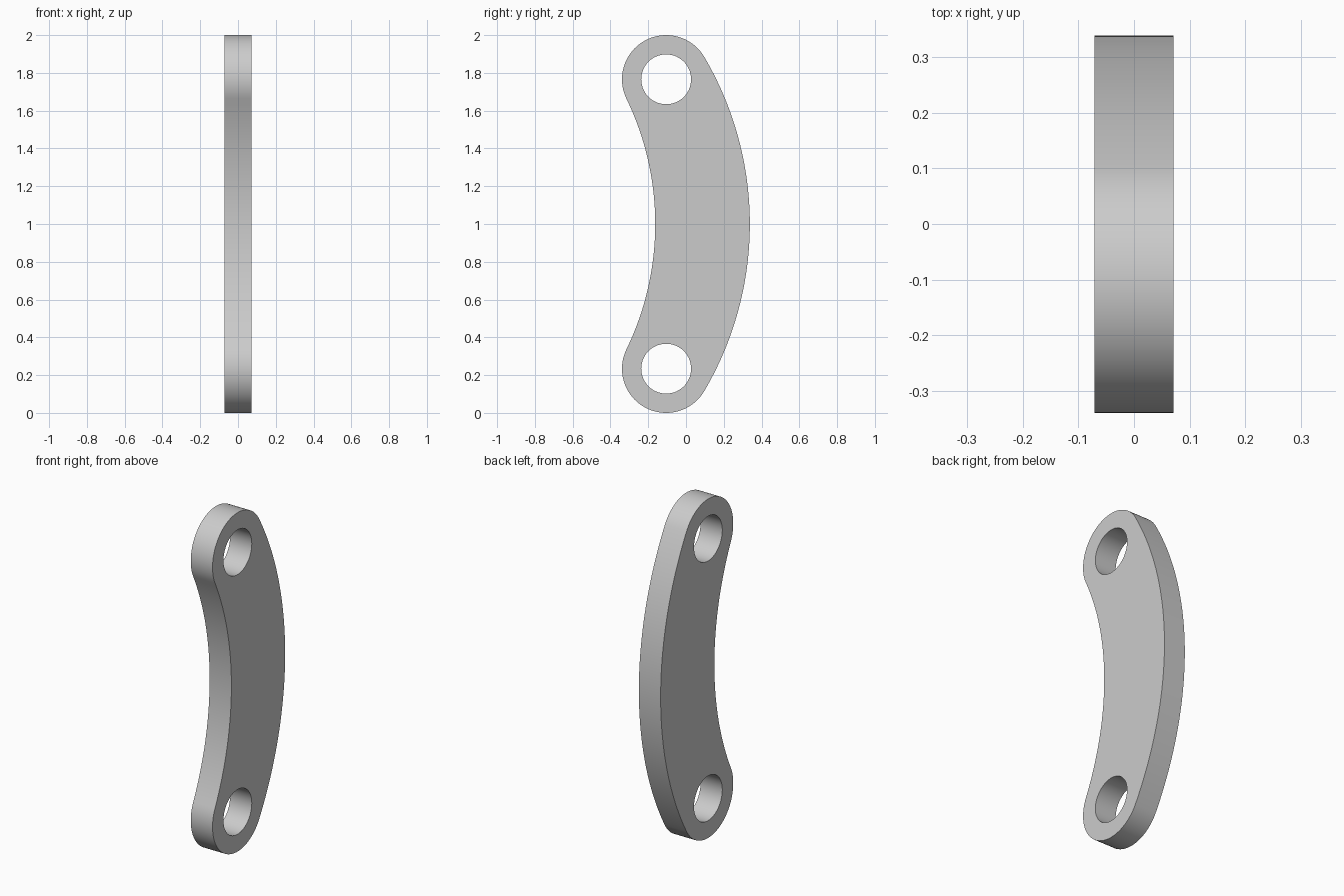
import bpy
import bmesh
from math import atan2, cos, hypot, pi, sin, tau

cube = bpy.data.objects.get("Cube")
if cube:
    bpy.data.objects.remove(cube, do_unlink=True)

HALF_THICK = 0.071
EYE_Y, EYE_R, HOLE_R = -0.105, 0.234, 0.132
EYE_LOW, EYE_HIGH = EYE_R, 2 - EYE_R
BACK_Y, FRONT_Y = 0.338, -0.163     # outer and inner edge at mid height
RISE = EYE_HIGH - 1


def arc(cy, cz, r, start, end, steps):
    """Points along an arc in the y-z plane, end point left out."""
    angles = [start + (end - start) * i / steps for i in range(steps)]
    return [(cy + r * cos(a), cz + r * sin(a)) for a in angles]


def tangent_centre(edge_y, offset):
    """Centre of the arc through edge_y that is tangent to both eyes."""
    k = edge_y + offset
    return (k * k - EYE_Y ** 2 - RISE ** 2) / (2 * (k - EYE_Y))


# Long edges of the link are arcs tangent to the round ends
outer_c = tangent_centre(BACK_Y, -EYE_R)
inner_c = tangent_centre(FRONT_Y, EYE_R)
outer_a = atan2(RISE, EYE_Y - outer_c)
inner_a = atan2(RISE, EYE_Y - inner_c)

outline = (
    arc(outer_c, 1, BACK_Y - outer_c, -outer_a, outer_a, 48)
    + arc(EYE_Y, EYE_HIGH, EYE_R, outer_a, pi + inner_a, 40)
    + arc(inner_c, 1, FRONT_Y - inner_c, inner_a, -inner_a, 48)
    + arc(EYE_Y, EYE_LOW, EYE_R, pi - inner_a, tau - outer_a, 40)
)
holes = [arc(EYE_Y, z, HOLE_R, 0, tau, 56) for z in (EYE_LOW, EYE_HIGH)]

# Fill the outline around the holes and extrude it to a plate
bm = bmesh.new()
for loop in [outline] + holes:
    verts = [bm.verts.new((-HALF_THICK, y, z)) for y, z in loop]
    for a, b in zip(verts, verts[1:] + verts[:1]):
        bm.edges.new((a, b))
bmesh.ops.triangle_fill(bm, use_beauty=True, edges=bm.edges[:])
result = bmesh.ops.extrude_face_region(bm, geom=bm.faces[:], use_keep_orig=True)
moved = [g for g in result["geom"] if isinstance(g, bmesh.types.BMVert)]
bmesh.ops.translate(bm, verts=moved, vec=(2 * HALF_THICK, 0, 0))
bmesh.ops.recalc_face_normals(bm, faces=bm.faces[:])

mesh = bpy.data.meshes.new("curved_link")
bm.to_mesh(mesh)
bm.free()
link = bpy.data.objects.new("curved_link", mesh)
bpy.context.collection.objects.link(link)

# Plain grey metal
grey = bpy.data.materials.new("light_grey")
grey.use_nodes = True
colour = (0.6, 0.6, 0.6, 1)
grey.diffuse_color = colour
grey.node_tree.nodes["Principled BSDF"].inputs["Base Color"].default_value = colour
mesh.materials.append(grey)

bpy.ops.object.select_all(action="DESELECT")
link.select_set(True)
bpy.context.view_layer.objects.active = link
bpy.ops.object.shade_smooth_by_angle(angle=pi / 6)
